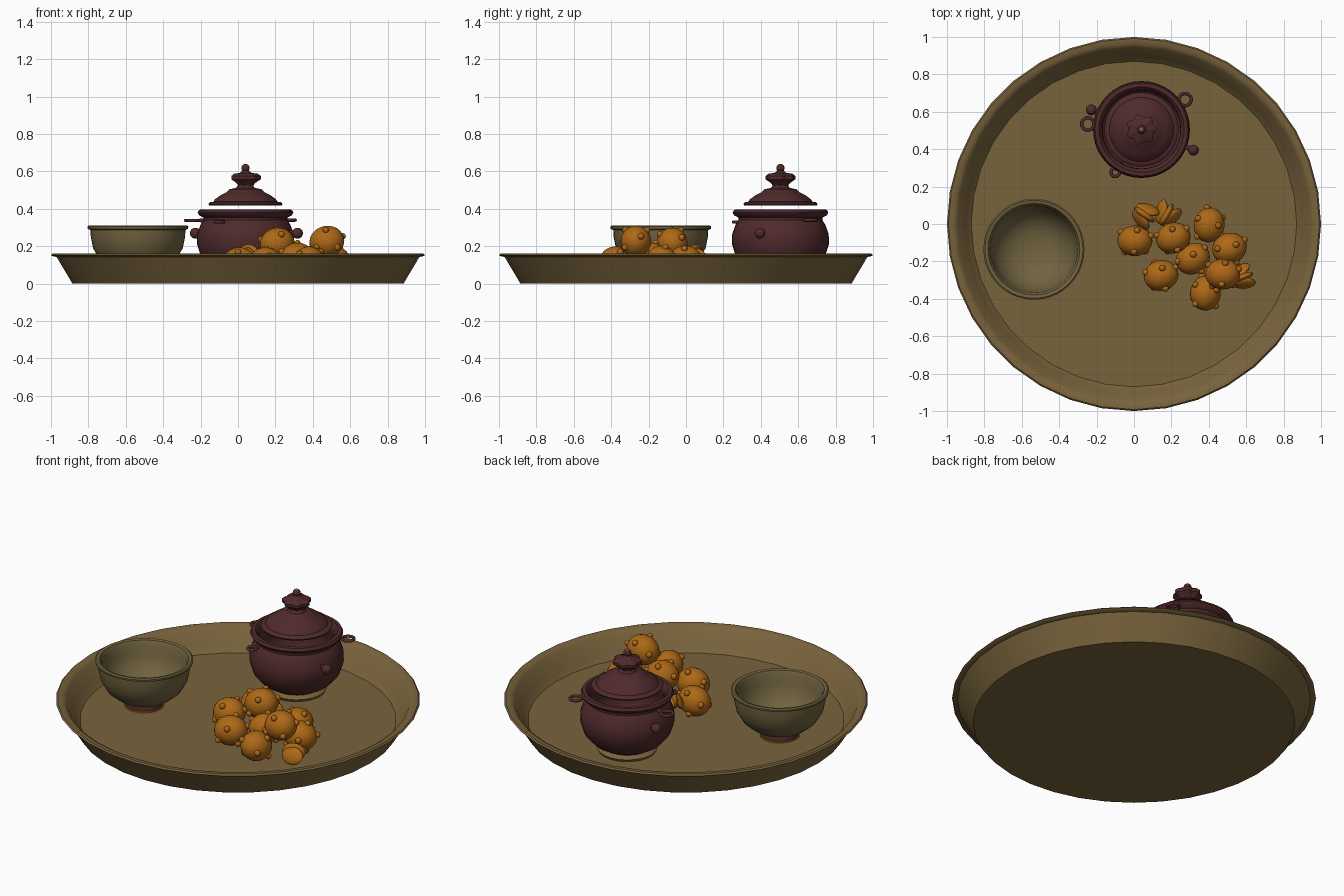
import bpy, bmesh, math, random
from mathutils import Vector, Matrix, Euler

if "Cube" in bpy.data.objects:
    bpy.data.objects.remove(bpy.data.objects["Cube"])

random.seed(4)


def material(name, color):
    m = bpy.data.materials.new(name)
    m.diffuse_color = (*color, 1)
    m.use_nodes = True
    m.node_tree.nodes["Principled BSDF"].inputs["Base Color"].default_value = m.diffuse_color
    return m


TAN = material("tan clay", (0.19, 0.125, 0.045))
OLIVE = material("olive clay", (0.165, 0.125, 0.05))
MAROON = material("maroon glaze", (0.08, 0.023, 0.024))
ORANGE = material("orange peel", (0.42, 0.14, 0.008))


def finish(name, bm, mat, angle=40):
    bmesh.ops.recalc_face_normals(bm, faces=bm.faces)
    me = bpy.data.meshes.new(name)
    bm.to_mesh(me)
    bm.free()
    ob = bpy.data.objects.new(name, me)
    bpy.context.collection.objects.link(ob)
    me.materials.append(mat)
    bpy.ops.object.select_all(action='DESELECT')
    ob.select_set(True)
    bpy.context.view_layer.objects.active = ob
    bpy.ops.object.shade_smooth_by_angle(angle=math.radians(angle))
    return ob


def lathe(name, profile, mat, center=(0, 0), seg=40, petals=0, depth=0.0):
    """Revolve (radius, z) points; petals add a wavy outline."""
    bm = bmesh.new()
    rings = []
    for r, z in profile:
        if r == 0:
            rings.append([bm.verts.new((center[0], center[1], z))])
            continue
        ring = []
        for i in range(seg):
            a = 2 * math.pi * i / seg
            q = r * (1 + depth * math.cos(petals * a))
            ring.append(bm.verts.new((center[0] + q * math.cos(a),
                                      center[1] + q * math.sin(a), z)))
        rings.append(ring)
    for lo, hi in zip(rings, rings[1:]):
        for i in range(seg):
            j = (i + 1) % seg
            if len(lo) == 1:
                bm.faces.new((lo[0], hi[j], hi[i]))
            elif len(hi) == 1:
                bm.faces.new((lo[i], lo[j], hi[0]))
            else:
                bm.faces.new((lo[i], lo[j], hi[j], hi[i]))
    return finish(name, bm, mat)


def blob(bm, loc, scale, rot=None, u=20, v=12):
    rot = rot or Matrix.Identity(3)
    mat = Matrix.Translation(loc) @ rot.to_4x4() @ Matrix.Diagonal((*scale, 1))
    bmesh.ops.create_uvsphere(bm, u_segments=u, v_segments=v, radius=1, matrix=mat)


def loop_handle(name, loc, major, minor):
    bpy.ops.mesh.primitive_torus_add(location=loc, major_radius=major, minor_radius=minor,
                                     major_segments=20, minor_segments=8)
    ob = bpy.context.object
    ob.name = name
    ob.data.materials.append(MAROON)
    bpy.ops.object.shade_smooth_by_angle(angle=math.radians(60))


# Round tray with sloped wall and rolled lip
lathe("tray", [(0, 0), (0.885, 0), (0.97, 0.143), (0.992, 0.147), (1.0, 0.153), (0.992, 0.161),
               (0.965, 0.16), (0.945, 0.147), (0.90, 0.06), (0.87, 0.03), (0, 0.03)], TAN, seg=36)

# Bowl with lip and a two-tone foot
BOWL = (-0.535, -0.135)
lathe("bowl", [(0, 0.065), (0.10, 0.065), (0.15, 0.085), (0.205, 0.13), (0.24, 0.19), (0.252, 0.25),
               (0.254, 0.287), (0.268, 0.293), (0.27, 0.305), (0.262, 0.311), (0.245, 0.307),
               (0.233, 0.285), (0.228, 0.23), (0.20, 0.16), (0.14, 0.105), (0.08, 0.085), (0, 0.08)],
      OLIVE, BOWL)
lathe("bowl_foot", [(0, 0.037), (0.103, 0.037), (0.097, 0.067), (0, 0.067)], MAROON, BOWL, 32)
lathe("bowl_foot_edge", [(0, 0.029), (0.109, 0.029), (0.109, 0.037), (0, 0.037)], ORANGE, BOWL, 32)

# Pot body, open at the top, on a clay foot
POT = (0.04, 0.505)
lathe("pot_body", [(0, 0.055), (0.13, 0.055), (0.19, 0.09), (0.238, 0.145), (0.259, 0.21), (0.258, 0.265),
                   (0.24, 0.315), (0.224, 0.34), (0.226, 0.355), (0.248, 0.366), (0.256, 0.38),
                   (0.248, 0.395), (0.228, 0.396), (0.21, 0.375), (0.208, 0.34), (0.235, 0.28),
                   (0.24, 0.22), (0.215, 0.145), (0.13, 0.085), (0, 0.08)], MAROON, POT)
lathe("pot_foot", [(0, 0.0), (0.14, 0.0), (0.165, 0.045), (0.155, 0.055), (0.12, 0.07), (0, 0.07)],
      TAN, POT, 32)

# Domed lid hovering just over the rim
lathe("pot_lid", [(0, 0.455), (0.10, 0.445), (0.18, 0.417), (0.193, 0.417), (0.198, 0.426), (0.188, 0.436),
                  (0.172, 0.438), (0.162, 0.452), (0.13, 0.475), (0.10, 0.49), (0.085, 0.505),
                  (0.05, 0.512), (0.038, 0.53), (0, 0.53)], MAROON, POT)
lathe("lid_knob", [(0, 0.515), (0.035, 0.52), (0.048, 0.538), (0.075, 0.558), (0.076, 0.575), (0.06, 0.588),
                   (0.03, 0.592), (0.016, 0.605), (0, 0.606)], MAROON, POT, 48, petals=7, depth=0.09)
bm = bmesh.new()
blob(bm, (*POT, 0.618), (0.022, 0.022, 0.022))
finish("knob_bead", bm, MAROON)
bm = bmesh.new()
blob(bm, (*POT, 0.633), (0.012, 0.012, 0.008))
finish("bead_tip", bm, TAN)

# Loop handles and round studs around the pot
for n, (x, y, z, r) in enumerate([(0.273, 0.665, 0.34, 0.033), (-0.247, 0.535, 0.338, 0.033),
                                  (-0.10, 0.277, 0.33, 0.023)]):
    loop_handle(f"pot_handle_{n}", (x, y, z), r, 0.009)
    d = Vector((POT[0] - x, POT[1] - y, 0)).normalized()
    bm = bmesh.new()
    blob(bm, Vector((x, y, z)) + d * (r + 0.02), (0.03, 0.012, 0.01),
         Matrix.Rotation(math.atan2(d.y, d.x), 3, 'Z'), 12, 8)
    finish(f"handle_joint_{n}", bm, MAROON)
for n, (x, y) in enumerate([(0.318, 0.395), (-0.228, 0.61)]):
    bm = bmesh.new()
    d = Vector((POT[0] - x, POT[1] - y, 0)).normalized()
    blob(bm, (x, y, 0.27), (0.029, 0.029, 0.029))
    blob(bm, Vector((x, y, 0.27)) + d * 0.03, (0.035, 0.014, 0.014),
         Matrix.Rotation(math.atan2(d.y, d.x), 3, 'Z'), 12, 8)
    finish(f"pot_stud_{n}", bm, MAROON)

# Pile of knobbly fruit: x, y, z, long axis angle
FRUIT = [(0.005, -0.09, 0.11, 0), (0.21, -0.075, 0.215, 20), (0.402, -0.005, 0.12, 80),
         (0.51, -0.13, 0.12, 20), (0.315, -0.185, 0.135, 30), (0.145, -0.275, 0.11, 15),
         (0.475, -0.268, 0.225, 0), (0.382, -0.37, 0.115, 85)]
BUMPS = [(1, 0.3, 0.2), (-0.8, 0.5, 0.5), (0.1, -0.9, 0.5), (0.3, 0.5, 0.9), (-0.6, -0.6, -0.4),
         (0.5, -0.5, -0.7), (-0.2, 0.9, -0.4)]
for n, (x, y, z, ang) in enumerate(FRUIT):
    bm = bmesh.new()
    rot = Euler((random.uniform(-0.5, 0.5), random.uniform(-0.3, 0.3), math.radians(ang))).to_matrix()
    size = Vector((0.094, 0.082, 0.084))
    c = Vector((x, y, z))
    blob(bm, c, size, rot, 24, 14)
    for b in BUMPS:
        blob(bm, c + rot @ (Vector(b).normalized() * size), (0.018, 0.018, 0.018), None, 10, 6)
    finish(f"fruit_{n}", bm, ORANGE)

# Opened fruit: fans of curved segments
for n, (x, y, z, ang) in enumerate([(0.055, 0.05, 0.16, -35), (0.175, 0.05, 0.14, 60),
                                    (0.575, -0.285, 0.10, 20)]):
    bm = bmesh.new()
    base = Matrix.Rotation(math.radians(ang), 3, 'Z')
    for k in range(-1, 2):
        rot = base @ Matrix.Rotation(k * 0.3, 3, 'Z') @ Matrix.Rotation(k * 0.5, 3, 'X')
        blob(bm, Vector((x, y, z)) + base @ Vector((0, k * 0.033, -abs(k) * 0.012)),
             (0.066, 0.021, 0.05), rot, 16, 10)
    finish(f"fruit_segments_{n}", bm, ORANGE)
